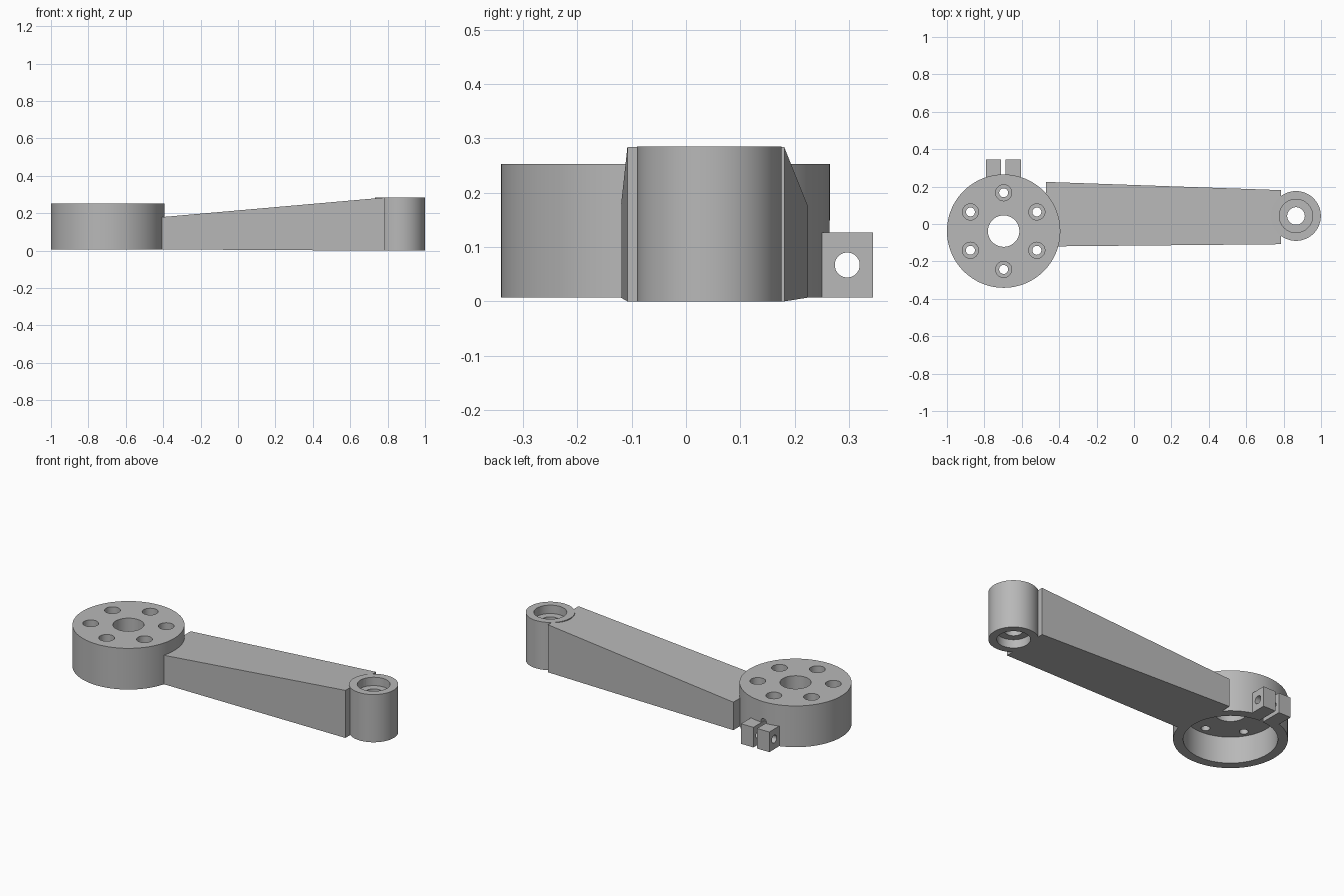
import bpy, bmesh, math
from mathutils import Matrix, Vector

cube = bpy.data.objects.get("Cube")
if cube:
    bpy.data.objects.remove(cube, do_unlink=True)

grey = bpy.data.materials.new("machined grey")
grey.use_nodes = True
COLOUR = (0.48, 0.48, 0.48, 1)
grey.diffuse_color = COLOUR
grey.node_tree.nodes["Principled BSDF"].inputs["Base Color"].default_value = COLOUR

HUB = Vector((-0.697, -0.038))
TIP = Vector((0.866, 0.043))
HUB_BASE, HUB_TOP, HUB_FLOOR = 0.007, 0.253, 0.165
TIP_TOP = 0.285


def make(name, bm):
    bmesh.ops.recalc_face_normals(bm, faces=bm.faces)
    mesh = bpy.data.meshes.new(name)
    bm.to_mesh(mesh)
    bm.free()
    mesh.materials.append(grey)
    ob = bpy.data.objects.new(name, mesh)
    bpy.context.collection.objects.link(ob)
    return ob


def cylinder(name, centre, radius, low, high, sides=96, axis="Z"):
    """Cylinder from low to high along its axis; centre holds the other two coordinates."""
    a, b = centre
    mid = (low + high) / 2
    if axis == "Z":
        place = Matrix.Translation((a, b, mid))
    elif axis == "X":
        place = Matrix.Translation((mid, a, b)) @ Matrix.Rotation(math.pi / 2, 4, "Y")
    else:
        place = Matrix.Translation((a, mid, b)) @ Matrix.Rotation(math.pi / 2, 4, "X")
    bm = bmesh.new()
    bmesh.ops.create_cone(bm, cap_ends=True, segments=sides, radius1=radius,
                          radius2=radius, depth=high - low, matrix=place)
    return make(name, bm)


def loft(name, start, end):
    """Solid between two rectangles, each given as x, y range and z range."""
    bm = bmesh.new()
    for x, y0, y1, z0, z1 in (start, end):
        for y in (y0, y1):
            for z in (z0, z1):
                bm.verts.new((x, y, z))
    bmesh.ops.convex_hull(bm, input=bm.verts)
    bmesh.ops.dissolve_limit(bm, angle_limit=0.001, verts=bm.verts, edges=bm.edges)
    return make(name, bm)


def box(name, x0, x1, y0, y1, z0, z1):
    return loft(name, (x0, y0, y1, z0, z1), (x1, y0, y1, z0, z1))


def cut(ob, cutters):
    bpy.context.view_layer.objects.active = ob
    for cutter in cutters:
        cutter.hide_render = True
        mod = ob.modifiers.new("cut", "BOOLEAN")
        mod.operation = "DIFFERENCE"
        mod.solver = "EXACT"
        mod.object = cutter
        bpy.ops.object.modifier_apply(modifier=mod.name)


# Main parts
hub = cylinder("clamp_hub", HUB, 0.303, HUB_BASE, HUB_TOP, 128)
arm = loft("tapered_arm", (-0.47, -0.12, 0.225, HUB_BASE, 0.174),
           (0.785, -0.108, 0.181, 0.0, 0.284))
tip = cylinder("tip_boss", TIP, 0.133, 0.0, TIP_TOP)
tabs = [box(side + "_clamp_tab", x, x + 0.081, 0.235, 0.344, HUB_BASE, 0.127)
        for side, x in (("right", -0.791), ("left", -0.686))]

# Open underside of the hub, shared by the arm
recess = cylinder("hub_recess_cutter", HUB, 0.25, -0.1, HUB_FLOOR, 128)

# Hub centre hole and ring of counterbored bolt holes
hub_cutters = [recess, cylinder("hub_hole_cutter", HUB, 0.084, 0.1, 0.4)]
for i in range(6):
    angle = math.radians(30 + 60 * i)
    spot = HUB + 0.205 * Vector((math.cos(angle), math.sin(angle)))
    hub_cutters += [cylinder("bolt_hole_cutter", spot, 0.024, 0.1, 0.4, 32),
                    cylinder("bolt_head_cutter", spot, 0.043, 0.21, 0.4, 48)]

# Clamp slit with a round relief at its end
hub_cutters += [box("slit_cutter", -0.71, -0.686, 0.15, 0.4, -0.1, 0.132),
                cylinder("relief_cutter", (-0.698, 0.134), 0.018, 0.15, 0.4, 32, "Y")]

# Bore with a seat at each end, shared by the arm
tip_cutters = [cylinder("tip_bore_cutter", TIP, 0.047, -0.1, 0.4, 64),
               cylinder("lower_seat_cutter", TIP, 0.089, -0.1, 0.05),
               cylinder("upper_seat_cutter", TIP, 0.089, TIP_TOP - 0.05, 0.4)]

# Pinch screw hole through both tabs
screw = cylinder("screw_hole_cutter", (0.297, 0.067), 0.023, -0.9, -0.5, 32, "X")

cut(hub, hub_cutters)
cut(arm, [recess] + tip_cutters)
cut(tip, tip_cutters)
for tab in tabs:
    cut(tab, [screw, recess])

for cutter in hub_cutters + tip_cutters + [screw]:
    bpy.data.objects.remove(cutter, do_unlink=True)

# Smooth round walls, sharp edges kept
bpy.ops.object.select_all(action="DESELECT")
for ob in [hub, arm, tip] + tabs:
    ob.select_set(True)
bpy.context.view_layer.objects.active = hub
bpy.ops.object.shade_smooth_by_angle(angle=math.radians(30))
